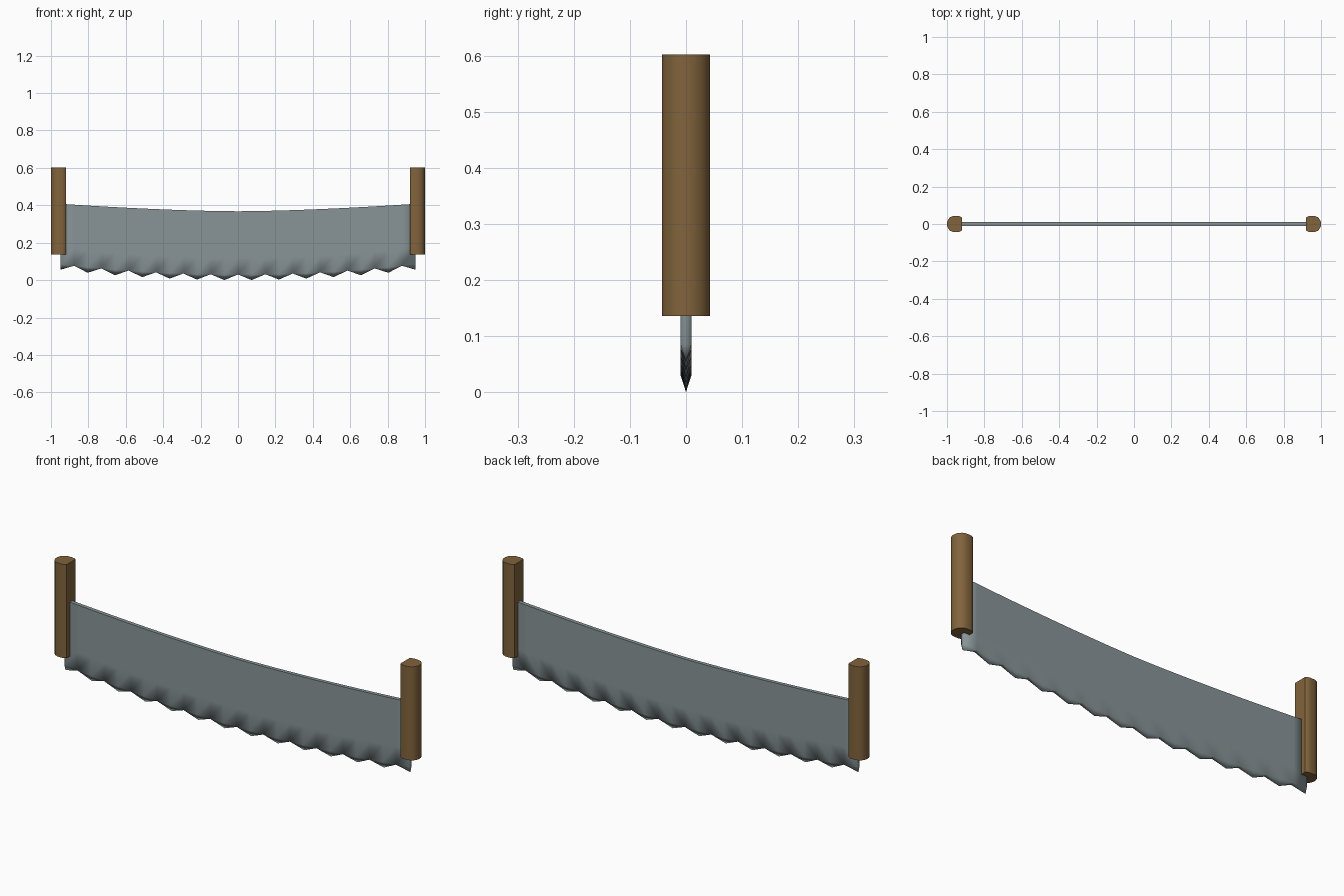
import bpy, bmesh, math

if "Cube" in bpy.data.objects:
    bpy.data.objects.remove(bpy.data.objects["Cube"])

def material(name, rgb):
    m = bpy.data.materials.new(name)
    m.diffuse_color = (*rgb, 1)
    m.use_nodes = True
    m.node_tree.nodes["Principled BSDF"].inputs["Base Color"].default_value = m.diffuse_color
    return m

steel = material("grey steel", (0.25, 0.30, 0.315))
wood = material("brown wood", (0.22, 0.125, 0.045))

def finish(bm, name, mat):
    bmesh.ops.recalc_face_normals(bm, faces=bm.faces[:])
    me = bpy.data.meshes.new(name)
    bm.to_mesh(me)
    bm.free()
    me.materials.append(mat)
    ob = bpy.data.objects.new(name, me)
    bpy.context.collection.objects.link(ob)
    return ob

# Blade: curved strip with 13 valleys and tapered tooth tips
N, HALF, T = 26, 0.95, 0.0095
bm = bmesh.new()
cols = []
for i in range(N + 1):
    x = -HALF + 2 * HALF * i / N
    q = (x / HALF) ** 2
    low = 0.055 * q + 0.03
    top = 0.368 + 0.04 * abs(x / HALF) ** 1.6
    rows = [low, low + 0.09, top]
    front = [bm.verts.new((x, -T, z)) for z in rows]
    back = [bm.verts.new((x, T, z)) for z in rows]
    tip = bm.verts.new((x, 0, low - 0.03)) if i % 2 == 0 else None
    cols.append((front, back, tip))
for i in range(N):
    (fa, ba, ta), (fb, bb, tb) = cols[i], cols[i + 1]
    for side_a, side_b in ((fa, fb), (ba, bb)):
        for r in range(2):
            bm.faces.new((side_a[r], side_b[r], side_b[r + 1], side_a[r + 1]))
        bm.faces.new((side_a[0], side_b[0], ta or tb))
    bm.faces.new((fa[2], fb[2], bb[2], ba[2]))
    if ta:
        bm.faces.new((fb[0], bb[0], ta))
    else:
        bm.faces.new((fa[0], ba[0], tb))
for f, b, t in (cols[0], cols[-1]):
    for r in range(2):
        bm.faces.new((f[r], b[r], b[r + 1], f[r + 1]))
    bm.faces.new((f[0], b[0], t))
for f in bm.faces:
    f.smooth = True
tops = {v for f, b, t in cols for v in (f[2], b[2])}
for e in bm.edges:
    if e.verts[0] in tops and e.verts[1] in tops:
        e.smooth = False
finish(bm, "saw_blade", steel)

# Handles: rounded grips, flatter on the side facing the blade
half = [(0.92, 0.034), (0.928, 0.040), (0.94, 0.043), (0.965, 0.043),
        (0.982, 0.037), (0.994, 0.024), (1.0, 0.009)]
section = half + [(x, -y) for x, y in reversed(half)]
for sign, name in ((-1, "left_handle"), (1, "right_handle")):
    bm = bmesh.new()
    lo = [bm.verts.new((sign * x, y, 0.136)) for x, y in section]
    hi = [bm.verts.new((sign * x, y, 0.602)) for x, y in section]
    n = len(section)
    for i in range(n):
        j = (i + 1) % n
        bm.faces.new((lo[i], lo[j], hi[j], hi[i])).smooth = True
    bm.faces.new(lo)
    bm.faces.new(hi)
    ob = finish(bm, name, wood)
    bpy.ops.object.select_all(action='DESELECT')
    ob.select_set(True)
    bpy.context.view_layer.objects.active = ob
    bpy.ops.object.shade_smooth_by_angle(angle=math.radians(50))
